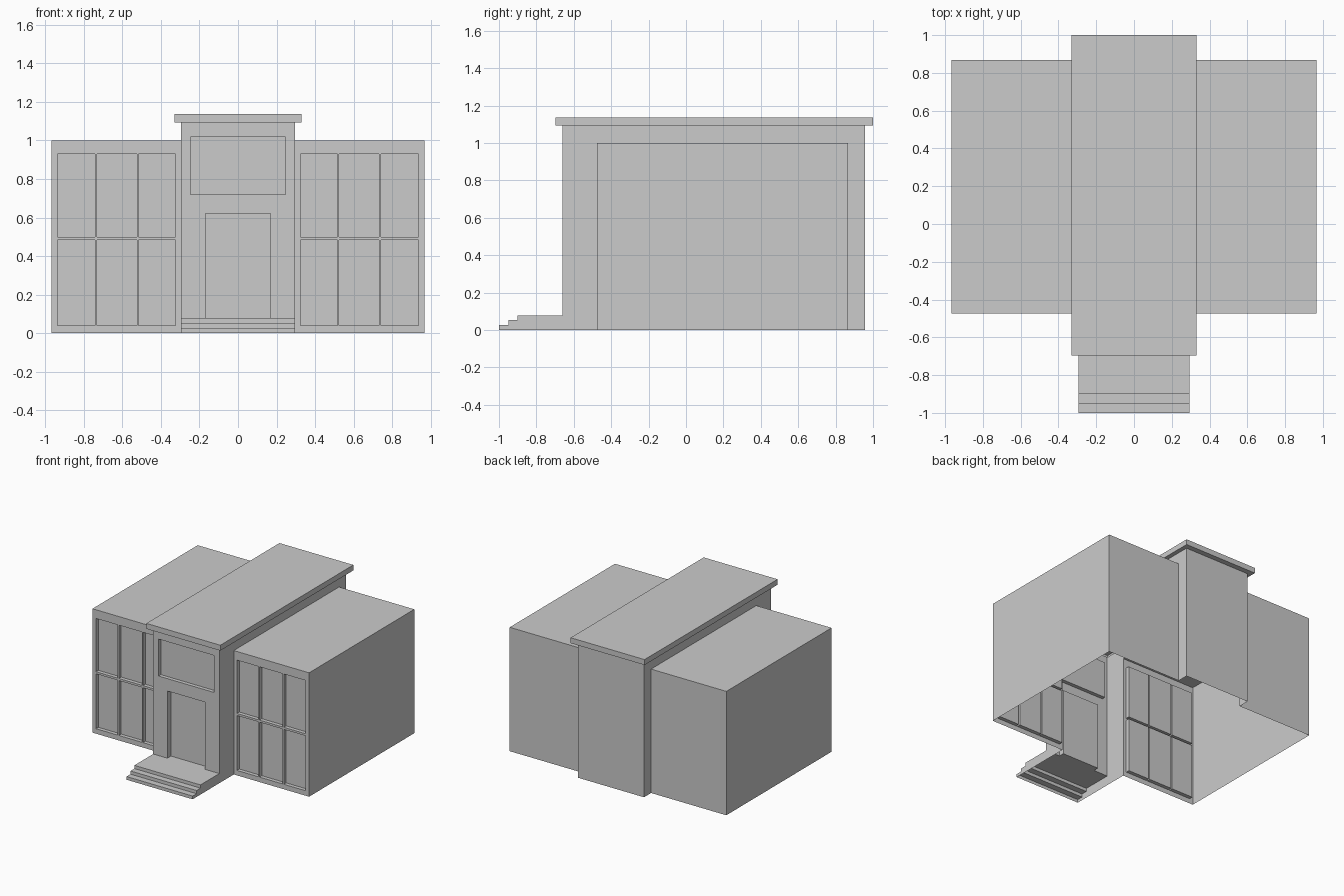
import bpy, bmesh

if "Cube" in bpy.data.objects:
    bpy.data.objects.remove(bpy.data.objects["Cube"])

HALL_W, HALL_F, HALL_B, HALL_H = 0.295, -0.66, 0.957, 1.093
WING_W, WING_F, WING_B, WING_H = 0.967, -0.475, 0.867, 1.0
STEP_H = 0.078


def make(name, polys):
    """Object from a list of polygons, with shared corners welded."""
    bm = bmesh.new()
    for p in polys:
        bm.faces.new([bm.verts.new(c) for c in p])
    bmesh.ops.remove_doubles(bm, verts=bm.verts, dist=1e-5)
    mesh = bpy.data.meshes.new(name)
    bm.to_mesh(mesh)
    bm.free()
    obj = bpy.data.objects.new(name, mesh)
    bpy.context.collection.objects.link(obj)
    return obj


def rect_y(x0, x1, z0, z1, y):
    return [(x0, y, z0), (x1, y, z0), (x1, y, z1), (x0, y, z1)]


def rect_z(x0, x1, y0, y1, z):
    return [(x0, y0, z), (x1, y0, z), (x1, y1, z), (x0, y1, z)]


def front_wall(x0, x1, z0, z1, y, recesses):
    """Front wall whose recesses are (x0, x1, z0, z1, depth)."""
    xs = sorted({x0, x1, *[v for r in recesses for v in r[:2]]})
    zs = sorted({z0, z1, *[v for r in recesses for v in r[2:4]]})
    polys = []
    for a, b in zip(xs, xs[1:]):
        for c, d in zip(zs, zs[1:]):
            mx, mz = (a + b) / 2, (c + d) / 2
            if not any(r[0] < mx < r[1] and r[2] < mz < r[3] for r in recesses):
                polys.append(rect_y(a, b, c, d, y))
    for *r, depth in recesses:
        front, back = rect_y(*r, y), rect_y(*r, y + depth)
        polys.append(back)
        for i in range(4):
            j = (i + 1) % 4
            polys.append([front[i], front[j], back[j], back[i]])
    return polys


# Side wings: six recessed panes each, open towards the hall and below
panes = [(a, b, c, d, 0.03)
         for a, b in ((0.323, 0.516), (0.524, 0.731), (0.742, 0.936))
         for c, d in ((0.04, 0.483), (0.5, 0.93))]
wing = front_wall(HALL_W, WING_W, 0, WING_H, WING_F, panes)
wing.append(rect_y(HALL_W, WING_W, 0, WING_H, WING_B)[::-1])
wing.append(rect_z(HALL_W, WING_W, WING_F, WING_B, WING_H))
wing.append([(WING_W, WING_F, 0), (WING_W, WING_B, 0),
             (WING_W, WING_B, WING_H), (WING_W, WING_F, WING_H)])
wings = make("side_wings", wing)
wings.modifiers.new("mirror", 'MIRROR').use_axis[0] = True

# Central hall: door and upper window recesses, sides stepping over the wings
hall = front_wall(-HALL_W, HALL_W, STEP_H, HALL_H, HALL_F,
                  [(-0.168, 0.168, STEP_H, 0.62, 0.045),
                   (-0.247, 0.247, 0.72, 1.018, 0.03)])
hall.append(rect_y(-HALL_W, HALL_W, 0, HALL_H, HALL_B)[::-1])
side = [(HALL_F, 0), (WING_F, 0), (WING_F, WING_H), (WING_B, WING_H),
        (WING_B, 0), (HALL_B, 0), (HALL_B, HALL_H), (HALL_F, HALL_H)]
hall.append([(HALL_W, y, z) for y, z in side])
hall.append([(-HALL_W, y, z) for y, z in reversed(side)])
make("central_hall", hall)

# Roof slab with an overhanging rim around the hall walls
RX, RF, RB, RT = 0.33, -0.697, 1.0, 1.137
outer = rect_z(-RX, RX, RF, RB, HALL_H)
inner = rect_z(-HALL_W, HALL_W, HALL_F, HALL_B, HALL_H)
top = rect_z(-RX, RX, RF, RB, RT)
roof = [top]
for i in range(4):
    j = (i + 1) % 4
    roof.append([outer[i], outer[j], top[j], top[i]])
    roof.append([outer[j], outer[i], inner[i], inner[j]])
make("roof_slab", roof)

# Entrance steps: profile swept across the hall width, hollow below
prof = [(-1, 0), (-1, 0.026), (-0.95, 0.026), (-0.95, 0.052),
        (-0.9, 0.052), (-0.9, STEP_H), (HALL_F, STEP_H)]
steps = [[(-HALL_W, *p), (HALL_W, *p), (HALL_W, *q), (-HALL_W, *q)]
         for p, q in zip(prof, prof[1:])]
cap = prof + [(HALL_F, 0)]
steps.append([(HALL_W, *p) for p in reversed(cap)])
steps.append([(-HALL_W, *p) for p in cap])
make("entrance_steps", steps)
